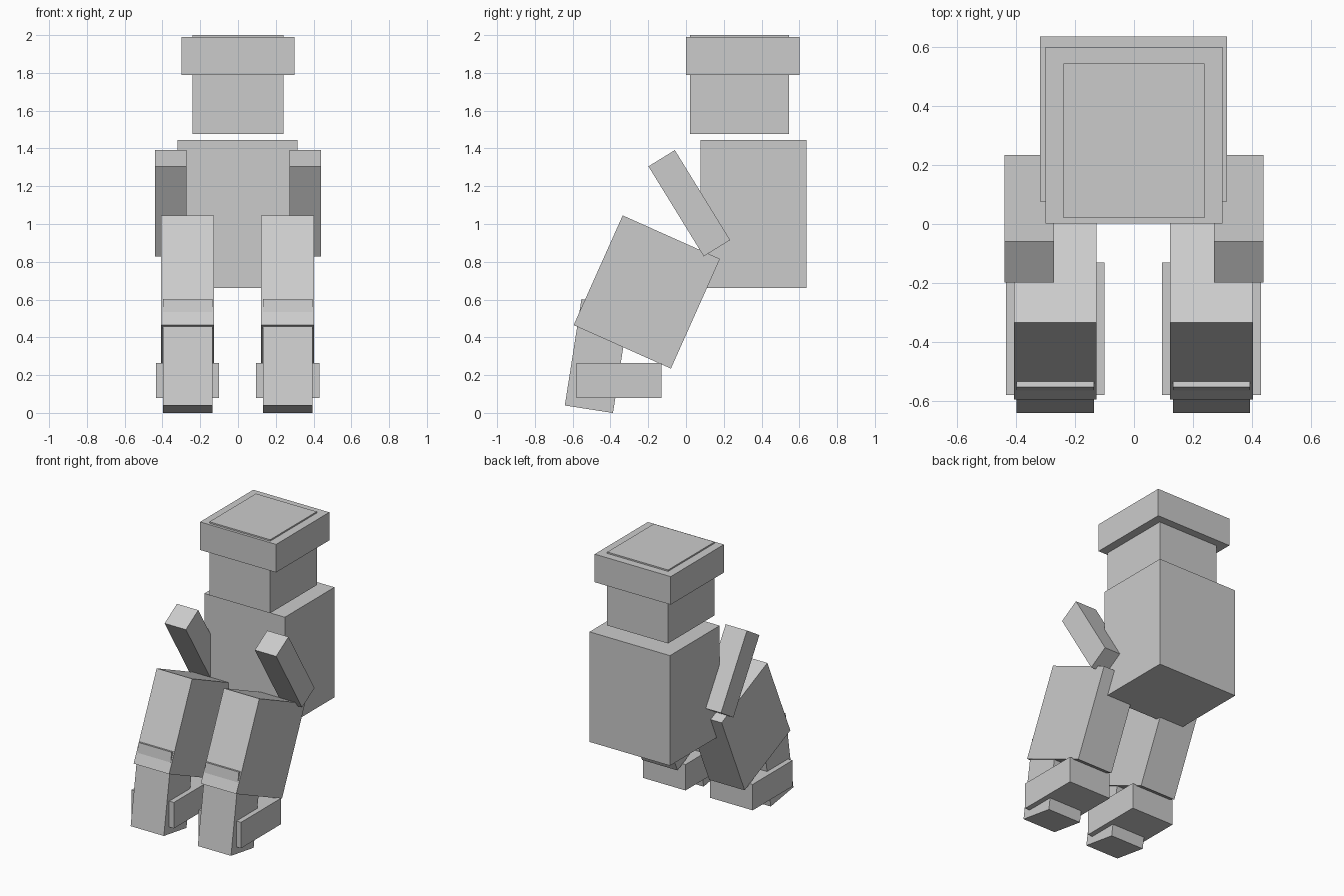
import bpy
from math import radians

if "Cube" in bpy.data.objects:
    bpy.data.objects.remove(bpy.data.objects["Cube"])


def box(name, center, size, tilt=0):
    """Box with given full size, tilted about the x axis in degrees."""
    bpy.ops.mesh.primitive_cube_add(size=1, location=center, rotation=(radians(tilt), 0, 0))
    ob = bpy.context.object
    ob.name = name
    ob.scale = size
    return ob


# Head, with a wider band around its upper part
box("head", (0, 0.2825, 1.738), (0.48, 0.525, 0.524))
box("hat", (0, 0.301, 1.89), (0.60, 0.60, 0.20))

# Torso
box("torso", (-0.002, 0.357, 1.053), (0.635, 0.56, 0.785))

# Limbs on both sides
for side, s in (("left", -1), ("right", 1)):
    leg_x = s * 0.265 - 0.002
    box(side + "_arm", (s * 0.356, 0.0175, 1.11), (0.168, 0.164, 0.559), 31.6)
    box(side + "_thigh", (leg_x, -0.2075, 0.64), (0.28, 0.564, 0.636), -24.1)
    box(side + "_shin", (leg_x, -0.47, 0.301), (0.262, 0.258, 0.57), -8.9)
    box(side + "_boot", (leg_x, -0.356, 0.172), (0.335, 0.45, 0.185))
